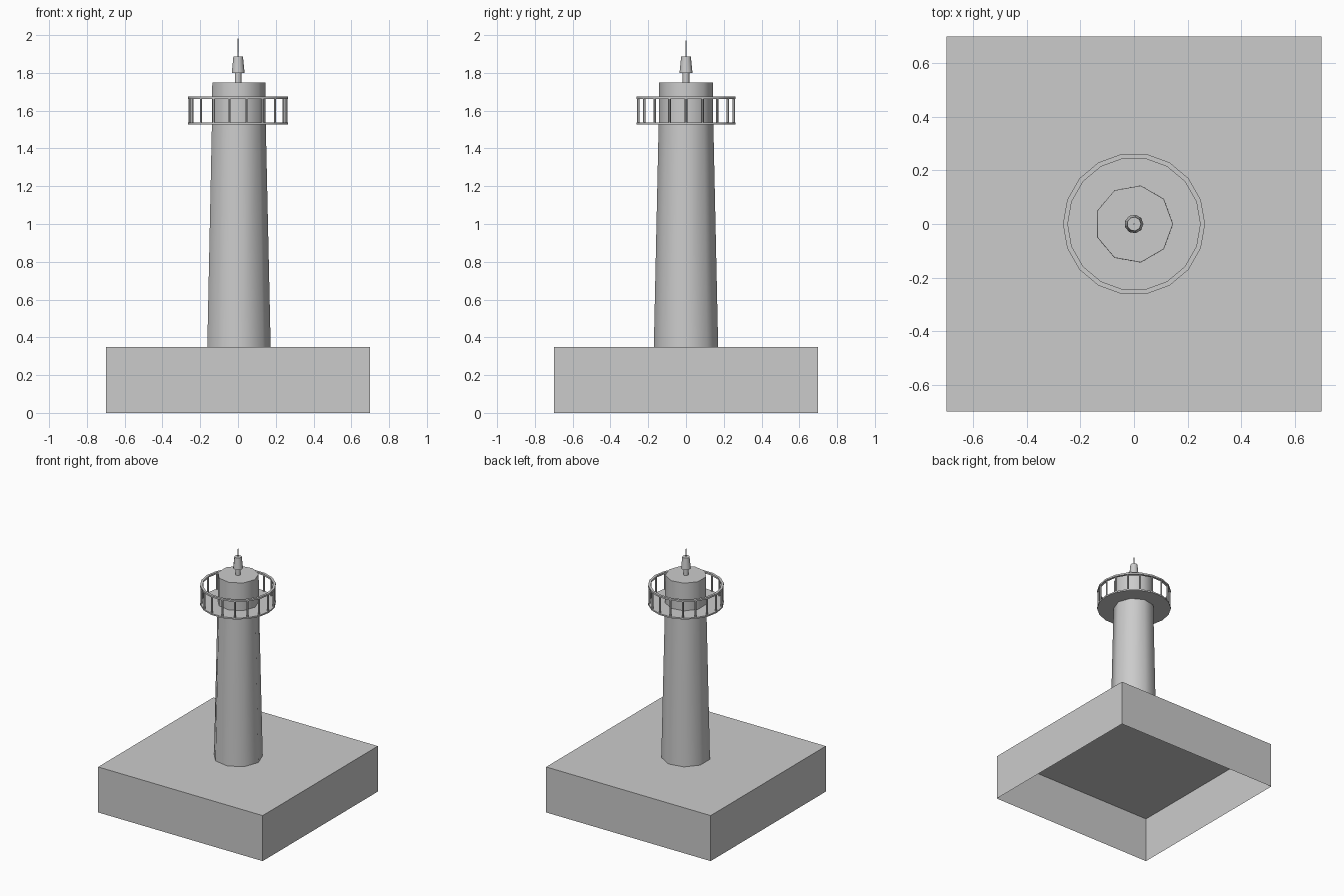
import bpy, bmesh
from math import cos, sin, pi, radians

if "Cube" in bpy.data.objects:
    bpy.data.objects.remove(bpy.data.objects["Cube"])


def finish(name, bm, smooth=None):
    bmesh.ops.remove_doubles(bm, verts=bm.verts, dist=1e-5)
    me = bpy.data.meshes.new(name)
    bm.to_mesh(me)
    bm.free()
    ob = bpy.data.objects.new(name, me)
    bpy.context.collection.objects.link(ob)
    if smooth:
        bpy.ops.object.select_all(action='DESELECT')
        ob.select_set(True)
        bpy.context.view_layer.objects.active = ob
        bpy.ops.object.shade_smooth_by_angle(angle=radians(smooth))
    return ob


def lathe(name, profile, sides, smooth=50, cap_top=False, cap_bottom=False, closed=False):
    """Revolve (radius, z) points, listed bottom to top, around z."""
    bm = bmesh.new()
    rings = [[bm.verts.new((r * cos(2 * pi * i / sides), r * sin(2 * pi * i / sides), z))
              for i in range(sides)] for r, z in profile]
    pairs = list(zip(rings, rings[1:]))
    if closed:
        pairs.append((rings[-1], rings[0]))
    for a, b in pairs:
        for i in range(sides):
            j = (i + 1) % sides
            bm.faces.new((a[i], a[j], b[j], b[i]))
    if cap_top:
        bm.faces.new(rings[-1])
    if cap_bottom:
        bm.faces.new(rings[0][::-1])
    return finish(name, bm, smooth)


# Square base, open underneath
bm = bmesh.new()
bmesh.ops.create_cube(bm, size=1)
for v in bm.verts:
    v.co = (v.co.x * 1.4, v.co.y * 1.4, (v.co.z + 0.5) * 0.35)
bm.faces.ensure_lookup_table()
bottom = [f for f in bm.faces if f.normal.z < -0.5]
bmesh.ops.delete(bm, geom=bottom, context='FACES_ONLY')
finish("base", bm)

# Tapered nine-sided tower and the room on top
lathe("tower", [(0.173, 0.35), (0.147, 1.53)], 9)
lathe("lantern_room", [(0.146, 1.53), (0.145, 1.75)], 9, cap_top=True)

# Gallery floor, handrail and posts
lathe("gallery_floor", [(0.265, 1.527), (0.265, 1.538)], 18, 30, True, True)
lathe("gallery_rail", [(0.265, 1.662), (0.265, 1.675), (0.247, 1.675), (0.247, 1.662)],
      18, 30, closed=True)

bm = bmesh.new()
for k in range(18):
    a = 2 * pi * k / 18
    new = bmesh.ops.create_cone(bm, segments=6, radius1=0.007, radius2=0.007,
                                depth=0.13, cap_ends=False)
    bmesh.ops.translate(bm, verts=new["verts"], vec=(0.256 * cos(a), 0.256 * sin(a), 1.6))
finish("gallery_posts", bm)

# Lamp on its stem, with a thin spike
lathe("lamp_stem", [(0.018, 1.75), (0.018, 1.80)], 9)
lathe("lamp", [(0.035, 1.80), (0.026, 1.888)], 9, cap_top=True, cap_bottom=True)
lathe("spike", [(0.003, 1.888), (0.001, 2.0)], 6, cap_top=True)
